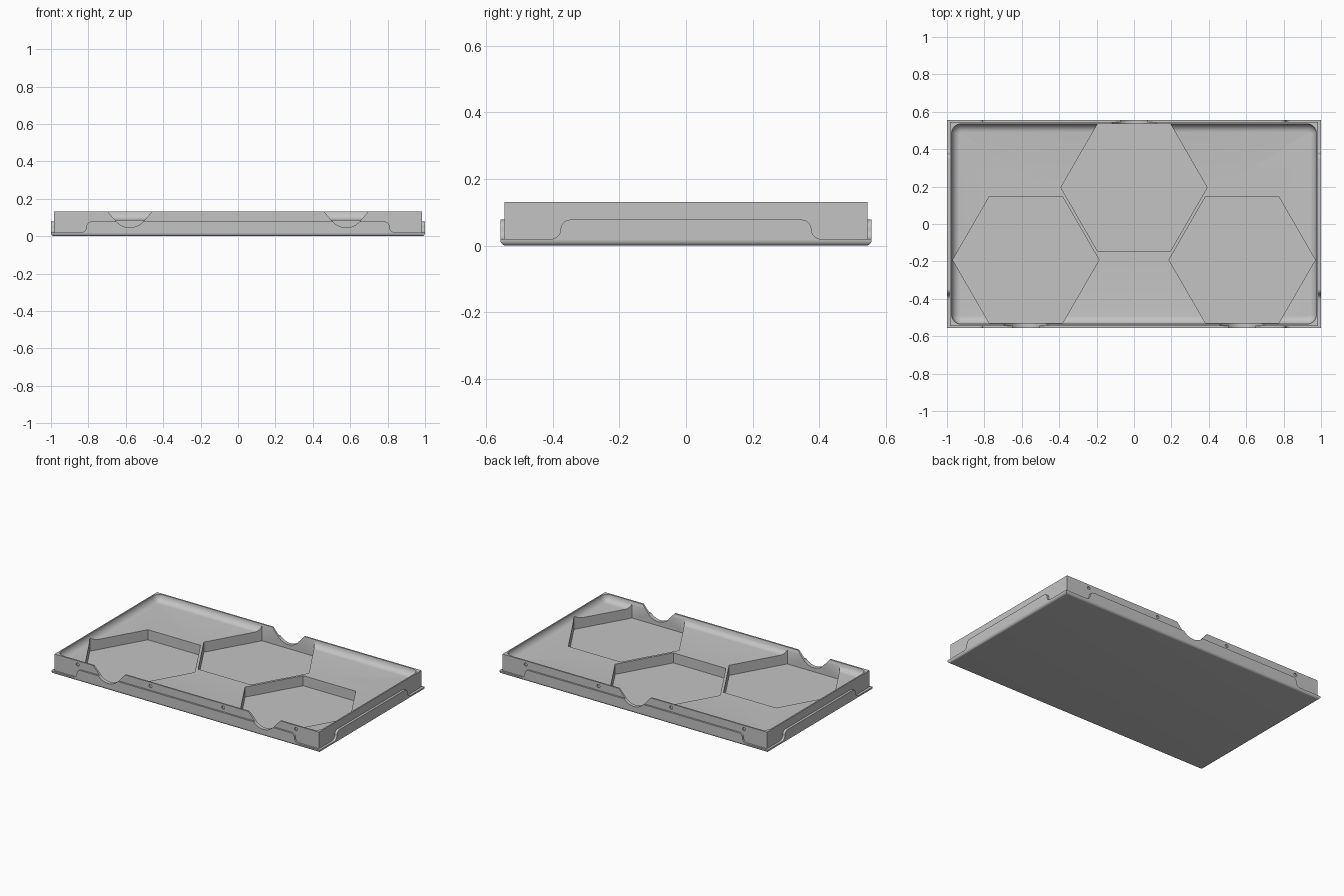
import bpy, bmesh
from math import sin, cos, pi

cube = bpy.data.objects.get("Cube")
if cube:
    bpy.data.objects.remove(cube, do_unlink=True)

grey = bpy.data.materials.new("plain grey")
grey.use_nodes = True
colour = (0.55, 0.55, 0.55, 1)
grey.diffuse_color = colour
grey.node_tree.nodes["Principled BSDF"].inputs["Base Color"].default_value = colour

HALF_X, HALF_Y = 1.0, 0.557          # outer base
BODY_X, BODY_Y = 0.984, 0.545        # upright walls
LEDGE, BUMP_TOP, TOP = 0.02, 0.078, 0.131
FLOOR, POCKET = 0.087, 0.019


def loft(name, rings):
    """Closed solid through a list of rings with equal point counts."""
    bm = bmesh.new()
    loops = [[bm.verts.new(p) for p in ring] for ring in rings]
    n = len(loops[0])
    for a, b in zip(loops, loops[1:]):
        for i in range(n):
            j = (i + 1) % n
            bm.faces.new((a[i], a[j], b[j], b[i]))
    bm.faces.new(loops[0][::-1])
    bm.faces.new(loops[-1])
    bmesh.ops.recalc_face_normals(bm, faces=bm.faces)
    mesh = bpy.data.meshes.new(name)
    bm.to_mesh(mesh)
    bm.free()
    mesh.materials.append(grey)
    obj = bpy.data.objects.new(name, mesh)
    bpy.context.collection.objects.link(obj)
    return obj


def rect(hx, hy, z, r=0.0, steps=8):
    """Rectangle ring, with rounded corners when r is given."""
    if not r:
        return [(-hx, -hy, z), (hx, -hy, z), (hx, hy, z), (-hx, hy, z)]
    ring = []
    for k, (sx, sy) in enumerate([(1, 1), (-1, 1), (-1, -1), (1, -1)]):
        for i in range(steps + 1):
            a = (k + i / steps) * pi / 2
            ring.append((sx * (hx - r) + r * cos(a), sy * (hy - r) + r * sin(a), z))
    return ring


def extrude(name, profile, axis, start, end):
    """Extrude a (u, z) profile along x or y."""
    if axis == "y":
        return loft(name, [[(u, d, z) for u, z in profile] for d in (start, end)])
    return loft(name, [[(d, u, z) for u, z in profile] for d in (start, end)])


def combine(target, tool, operation):
    mod = target.modifiers.new(operation, "BOOLEAN")
    mod.operation, mod.solver, mod.object = operation, "EXACT", tool
    bpy.context.view_layer.objects.active = target
    bpy.ops.object.modifier_apply(modifier=mod.name)
    bpy.data.objects.remove(tool, do_unlink=True)


def bump_profile(half):
    """Raised side band whose ends sweep down to the ledge in an S curve."""
    r = (BUMP_TOP - LEDGE) / 2
    arc = [i / 8 * pi / 2 for i in range(9)]
    side = [(half, LEDGE - 0.001)]
    side += [(half - r * sin(a), LEDGE + r - r * cos(a)) for a in arc]
    side += [(half - 2 * r + r * cos(a), LEDGE + r + r * sin(a)) for a in arc[1:]]
    return side + [(-u, z) for u, z in reversed(side)]


def notch_profile(cx):
    """Finger notch: slanted sides running into a round bottom."""
    r, bottom = 0.097, 0.046
    arc = [(cx + r * sin(a), bottom + r - r * cos(a))
           for a in [(-0.8 + 1.6 * i / 16) for i in range(17)]]
    return [(cx - 0.135, 0.15)] + arc + [(cx + 0.135, 0.15)]


# Base plate with a rounded underside edge
rings = []
for i in range(7):
    a = i / 6 * pi / 2
    inset = 0.017 * (1 - sin(a))
    rings.append(rect(HALF_X - inset, HALF_Y - inset, 0.017 * (1 - cos(a))))
rings.append(rect(HALF_X, HALF_Y, LEDGE))
tray = loft("tray", rings)

# Upright walls and the raised bands on all four sides
combine(tray, loft("walls", [rect(BODY_X, BODY_Y, 0.01), rect(BODY_X, BODY_Y, TOP)]), "UNION")
combine(tray, extrude("long_bands", bump_profile(0.84), "y", -HALF_Y, HALF_Y), "UNION")
combine(tray, extrude("short_bands", bump_profile(0.405), "x", -HALF_X, HALF_X), "UNION")

# Shallow tray hollow with a filleted floor edge
fillet = TOP - FLOOR
rings = []
for i in range(9):
    a = i / 8 * pi / 2
    inset = fillet * (1 - sin(a))
    rings.append(rect(0.975 - inset, 0.535 - inset, TOP - fillet * cos(a), 0.05 - inset))
rings.append(rect(0.975, 0.535, 0.2, 0.05))
combine(tray, loft("hollow", rings), "DIFFERENCE")

# Hexagonal pockets
for cx, cy in [(-0.578, -0.192), (0.578, -0.192), (0, 0.195)]:
    hexagon = [[(cx + 0.391 * cos(k * pi / 3), cy + 0.391 * sin(k * pi / 3), z)
                for k in range(6)] for z in (POCKET, 0.2)]
    combine(tray, loft("pocket", hexagon), "DIFFERENCE")

# Finger notches through the walls beside each pocket
for cx, side in [(-0.578, -1), (0.578, -1), (0, 1)]:
    combine(tray, extrude("notch", notch_profile(cx), "y", side * 0.52, side * 0.6), "DIFFERENCE")

# Small round dimples along the long sides
for side in (-1, 1):
    for cx in (-0.813, -0.271, 0.271, 0.813):
        circle = [(cx + 0.011 * cos(k * pi / 8), 0.106 + 0.011 * sin(k * pi / 8))
                  for k in range(16)]
        combine(tray, extrude("dimple", circle, "y", side * 0.537, side * 0.6), "DIFFERENCE")

bpy.ops.object.select_all(action="DESELECT")
tray.select_set(True)
bpy.context.view_layer.objects.active = tray
bpy.ops.object.shade_smooth_by_angle(angle=0.5)
